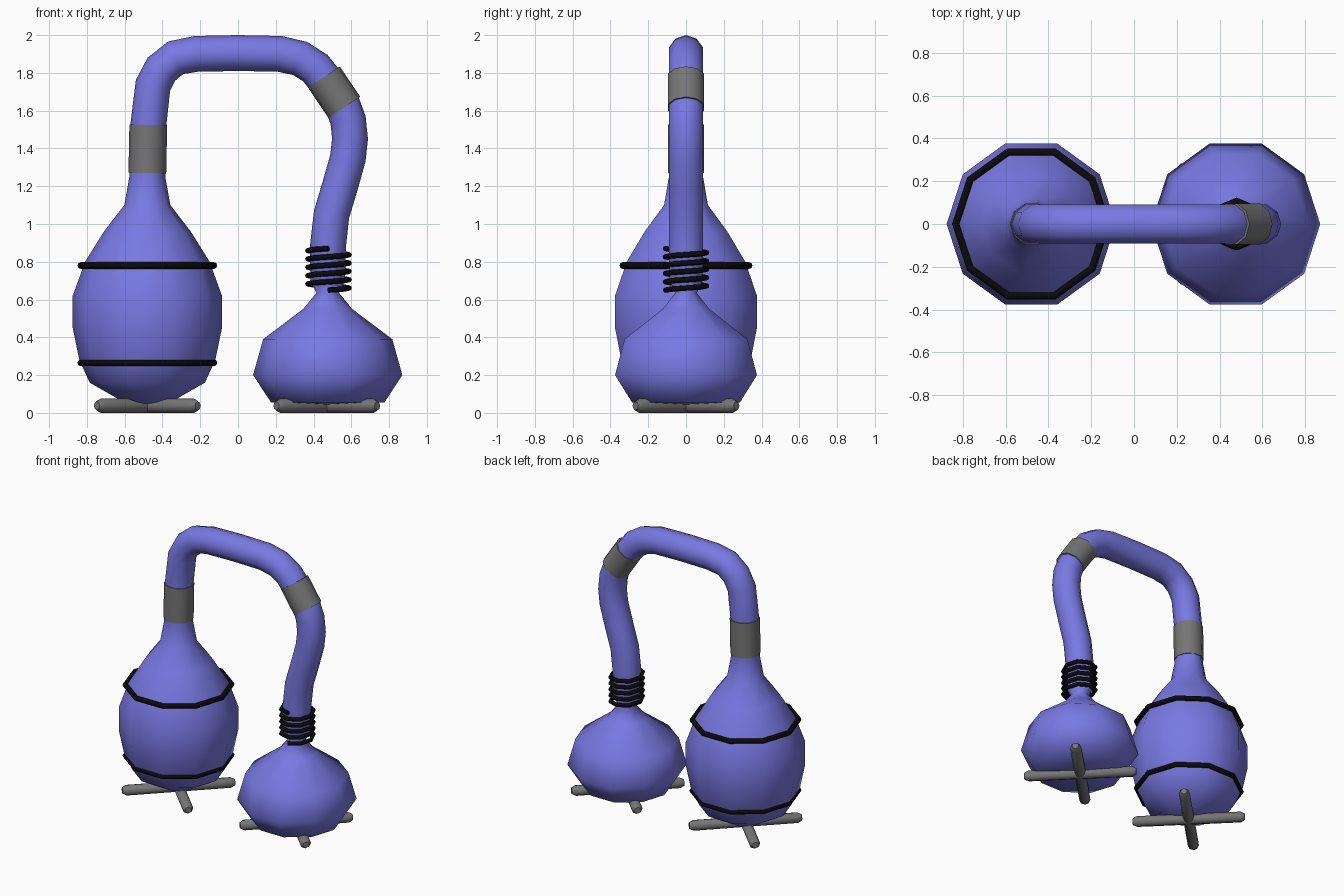
import bpy, math
from mathutils import Vector

if "Cube" in bpy.data.objects:
    bpy.data.objects.remove(bpy.data.objects["Cube"])


def material(name, rgb):
    m = bpy.data.materials.new(name)
    m.diffuse_color = (*rgb, 1)
    m.use_nodes = True
    m.node_tree.nodes["Principled BSDF"].inputs["Base Color"].default_value = m.diffuse_color
    return m


BLUE = material("periwinkle_blue", (0.19, 0.19, 0.77))
GREY = material("mid_grey", (0.18, 0.18, 0.18))
BLACK = material("black", (0.003, 0.003, 0.003))


def sweep(name, points, radii, ref, sides, mat, angle=50, closed=False):
    """Sweep a polygon section along a path, with one radius per point."""
    pts = [Vector(p) for p in points]
    n = len(pts)
    if isinstance(radii, (int, float)):
        radii = [radii] * n
    verts, faces = [], []
    for i, p in enumerate(pts):
        if closed:
            a, b = pts[i - 1], pts[(i + 1) % n]
            t = (p - a).normalized() + (b - p).normalized()
        else:
            t = Vector()
            if i > 0:
                t += (p - pts[i - 1]).normalized()
            if i < n - 1:
                t += (pts[i + 1] - p).normalized()
        t.normalize()
        u = Vector(ref).cross(t).normalized()
        v = t.cross(u)
        for k in range(sides):
            w = 2 * math.pi * k / sides
            verts.append(p + radii[i] * (u * math.cos(w) + v * math.sin(w)))
    for i in range(n if closed else n - 1):
        j = (i + 1) % n
        for k in range(sides):
            l = (k + 1) % sides
            faces.append((i * sides + k, i * sides + l, j * sides + l, j * sides + k))
    if not closed:
        faces.append(tuple(reversed(range(sides))))
        faces.append(tuple(range((n - 1) * sides, n * sides)))
    me = bpy.data.meshes.new(name)
    me.from_pydata(verts, [], faces)
    me.materials.append(mat)
    ob = bpy.data.objects.new(name, me)
    bpy.context.collection.objects.link(ob)
    bpy.ops.object.select_all(action='DESELECT')
    bpy.context.view_layer.objects.active = ob
    ob.select_set(True)
    bpy.ops.object.shade_smooth_by_angle(angle=math.radians(angle))
    return ob


Y, Z = (0, 1, 0), (0, 0, 1)
LX, RX, R = -0.48, 0.475, 0.095

# Two vessels and the hose joining them, as one continuous body: (x, z, radius)
left_vessel = [(LX, z, r) for z, r in (
    (0.045, 0.03), (0.06, 0.13), (0.16, 0.305), (0.28, 0.36), (0.45, 0.395),
    (0.62, 0.395), (0.80, 0.33), (0.96, 0.23), (1.10, 0.122), (1.25, R))]
hose = [(x, z, R) for x, z in (
    (-0.475, 1.52), (-0.45, 1.735), (-0.405, 1.82), (-0.33, 1.88),
    (-0.22, 1.901), (0, 1.905), (0.22, 1.901), (0.33, 1.876),
    (0.41, 1.825), (0.465, 1.755), (0.555, 1.625), (0.583, 1.55),
    (0.593, 1.45), (0.582, 1.35), (0.54, 1.20), (0.495, 1.05), (0.476, 0.88))]
right_vessel = [(RX, z, r) for z, r in (
    (0.70, 0.092), (0.635, 0.06), (0.55, 0.13), (0.39, 0.342),
    (0.20, 0.395), (0.055, 0.30), (0.045, 0.05))]
body = left_vessel + hose + right_vessel
sweep("vessels_and_hose", [(x, 0, z) for x, z, r in body],
      [r for x, z, r in body], Y, 10, BLUE, angle=180)

# Grey couplings on the hose
sweep("left_coupling", [(-0.48, 0, 1.27), (-0.475, 0, 1.525)], 0.1, Y, 10, GREY)
sweep("right_coupling", [(0.455, 0, 1.778), (0.563, 0, 1.617)], 0.101, Y, 10, GREY)

# Black bands round the left vessel
for name, z in (("lower_band", 0.265), ("upper_band", 0.78)):
    ring = [(LX + 0.352 * math.cos(a), 0.352 * math.sin(a), z)
            for a in (2 * math.pi * i / 10 for i in range(10))]
    sweep(name, ring, 0.018, Z, 8, BLACK, closed=True)

# Coil spring round the right neck
coil = []
for i in range(41):
    a = -math.pi / 2 + 2 * math.pi * i / 8
    coil.append((RX + 0.004 + 0.109 * math.cos(a), 0.109 * math.sin(a), 0.65 + 0.22 * i / 40))
sweep("coil_spring", coil, 0.0145, Z, 8, BLACK)

# Crossed foot rods under each vessel
for side, cx in (("left", LX), ("right", 0.47)):
    for n, sy in enumerate((1, -1)):
        d = Vector((1, sy, 0)).normalized()
        c = Vector((cx, 0, 0.0375))
        sweep(f"{side}_foot_rod_{n + 1}",
              [c + d * s for s in (-0.378, -0.35, 0.35, 0.378)],
              [0.022, 0.0375, 0.0375, 0.022], Z, 8, GREY)
